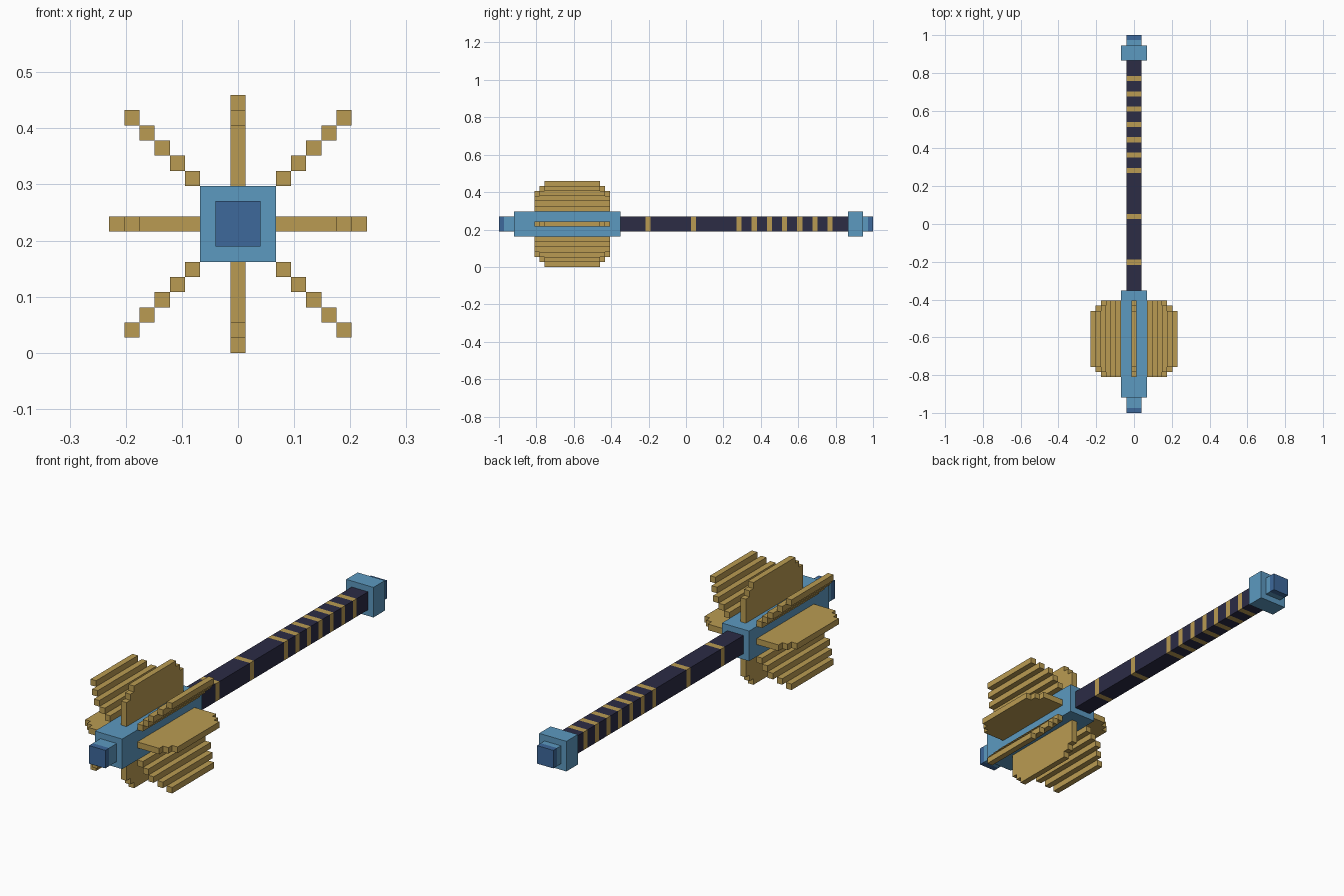
import bpy
import bmesh
from mathutils import Matrix

U = 2 / 74          # edge of one grid cell
AXIS_Z = 8.5 * U    # height of the weapon's long axis

if "Cube" in bpy.data.objects:
    bpy.data.objects.remove(bpy.data.objects["Cube"], do_unlink=True)


def material(name, rgb):
    m = bpy.data.materials.new(name)
    m.use_nodes = True
    m.diffuse_color = (*rgb, 1)
    bsdf = next(n for n in m.node_tree.nodes if n.type == "BSDF_PRINCIPLED")
    bsdf.inputs["Base Color"].default_value = (*rgb, 1)
    return m


LIGHT_BLUE = material("light blue", (0.107, 0.32, 0.53))
DEEP_BLUE = material("deep blue", (0.047, 0.14, 0.33))
GOLD = material("gold", (0.49, 0.33, 0.085))
DARK_GRIP = material("dark grip", (0.025, 0.025, 0.06))


def finish(name, bm, mat):
    """Scale cell units to the model and lift it onto the ground."""
    bm.transform(Matrix.Translation((0, 0, AXIS_Z)) @ Matrix.Scale(U, 4))
    bmesh.ops.recalc_face_normals(bm, faces=bm.faces)
    mesh = bpy.data.meshes.new(name)
    bm.to_mesh(mesh)
    bm.free()
    mesh.materials.append(mat)
    obj = bpy.data.objects.new(name, mesh)
    bpy.context.collection.objects.link(obj)


def add_box(bm, x, y0, y1, z, width):
    """Square bar along y, centred on x, z."""
    m = Matrix.Translation((x, (y0 + y1) / 2, z)) @ Matrix.Diagonal((width, y1 - y0, width, 1))
    bmesh.ops.create_cube(bm, size=1, matrix=m)


def bar(name, y0, y1, width, mat):
    bm = bmesh.new()
    add_box(bm, 0, y0, y1, 0, width)
    finish(name, bm, mat)


# Head block, pommel and their tips
bar("front_tip", -37, -36, 3, DEEP_BLUE)
bar("front_neck", -36, -34, 3, LIGHT_BLUE)
bar("head_block", -34, -13, 5, LIGHT_BLUE)
bar("pommel_block", 32, 35, 5, LIGHT_BLUE)
bar("pommel_neck", 35, 36, 3, LIGHT_BLUE)
bar("pommel_tip", 36, 37, 3, DEEP_BLUE)

# Shaft: dark grip lengths between flush gold bands
start = -13
for i, band in enumerate([-8, 1, *range(10, 29, 3)]):
    bar(f"grip_{i + 1}", start, band, 3, DARK_GRIP)
    bar(f"gold_band_{i + 1}", band, band + 1, 3, GOLD)
    start = band + 1
bar("grip_end", start, 32, 3, DARK_GRIP)

# Four straight flanges with stepped corners
half = [(-30, 2.5), (-30, 6.5), (-29, 6.5), (-29, 7.5), (-28, 7.5), (-28, 8.5)]
outline = half + [(-45 - y, z) for y, z in reversed(half)]
for k, side in enumerate(["top", "left", "bottom", "right"]):
    bm = bmesh.new()
    face = bm.faces.new([bm.verts.new((-0.5, y, z)) for y, z in outline])
    new = bmesh.ops.extrude_face_region(bm, geom=[face])["geom"]
    bmesh.ops.translate(bm, vec=(1, 0, 0),
                        verts=[v for v in new if isinstance(v, bmesh.types.BMVert)])
    bm.transform(Matrix.Rotation(k * 1.5707963, 4, "Y"))
    finish(f"{side}_flange", bm, GOLD)

# Four diagonal flanges made of corner-to-corner bars
for sx, side in ((1, "left"), (-1, "right")):
    for sz, level in ((1, "upper"), (-1, "lower")):
        bm = bmesh.new()
        for i in range(5):
            trim = max(0, i - 2)
            add_box(bm, sx * (3 + i), -30 + trim, -15 - trim, sz * (3 + i), 1)
        finish(f"{level}_{side}_flange", bm, GOLD)
